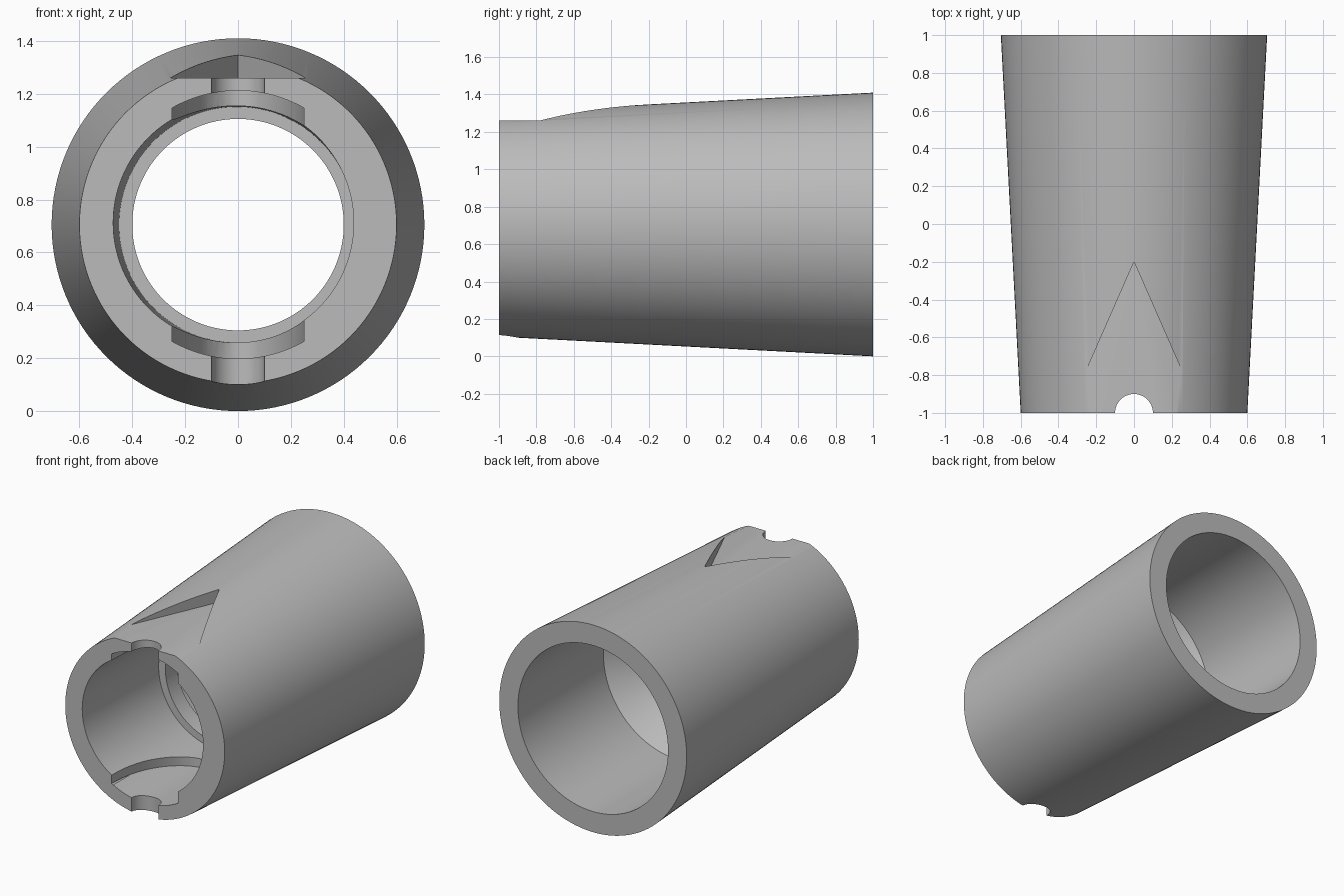
import bpy, bmesh, math
from mathutils import Vector

cube = bpy.data.objects.get("Cube")
if cube:
    bpy.data.objects.remove(cube, do_unlink=True)

AXIS_Z = 0.705
SIDES = 128


def finish(name, bm):
    bmesh.ops.recalc_face_normals(bm, faces=bm.faces)
    mesh = bpy.data.meshes.new(name)
    bm.to_mesh(mesh)
    bm.free()
    ob = bpy.data.objects.new(name, mesh)
    bpy.context.collection.objects.link(ob)
    return ob


def loft(name, rings, closed=False):
    """Join rings given as (y, radius, centre x, centre z) along the y axis."""
    bm = bmesh.new()
    loops = []
    for y, r, cx, cz in rings:
        loops.append([bm.verts.new((cx + r * math.cos(t), y, cz + r * math.sin(t)))
                      for t in (math.tau * i / SIDES for i in range(SIDES))])
    pairs = list(zip(loops, loops[1:]))
    if closed:
        pairs.append((loops[-1], loops[0]))
    else:
        bm.faces.new(loops[0])
        bm.faces.new(loops[-1])
    for a, b in pairs:
        for i in range(SIDES):
            j = (i + 1) % SIDES
            bm.faces.new((a[i], a[j], b[j], b[i]))
    return finish(name, bm)


def prism(name, outline, z0, z1):
    """Extrude a plan outline upward."""
    bm = bmesh.new()
    face = bm.faces.new([bm.verts.new((x, y, z0)) for x, y in outline])
    new = bmesh.ops.extrude_face_region(bm, geom=[face])["geom"]
    bmesh.ops.translate(bm, vec=Vector((0, 0, z1 - z0)),
                        verts=[g for g in new if isinstance(g, bmesh.types.BMVert)])
    return finish(name, bm)


def oval(rx, ry, count=64):
    return [(rx * math.cos(math.tau * i / count), -1 + ry * math.sin(math.tau * i / count))
            for i in range(count)]


def boolean(target, cutter, operation="DIFFERENCE"):
    mod = target.modifiers.new("cut", "BOOLEAN")
    mod.operation = operation
    mod.solver = "EXACT"
    mod.object = cutter
    bpy.context.view_layer.objects.active = target
    bpy.ops.object.modifier_apply(modifier=mod.name)
    bpy.data.objects.remove(cutter, do_unlink=True)


# Tapered sleeve: outer wall, rear bore, conical shoulder and narrow throat
profile = [(-1, 0.6), (1, 0.705), (1, 0.565), (0.08, 0.565), (-0.09, 0.4), (-1, 0.4)]
sleeve = loft("tapered_sleeve", [(y, r, 0, AXIS_Z) for y, r in profile], closed=True)

# Front socket, slightly off centre at the mouth
boolean(sleeve, loft("socket_cutter", [(-1.1, 0.456, -0.019, AXIS_Z + 0.008),
                                       (-0.21, 0.446, -0.004, AXIS_Z)]))

# Wide locking recesses inside the top and bottom of the socket
recess = loft("recess_cutter", [(-1.1, 0.507, 0, AXIS_Z), (-0.3, 0.507, 0, AXIS_Z)])
boolean(recess, prism("recess_outline", oval(0.25, 0.62), -0.1, 1.5), "INTERSECT")
boolean(sleeve, recess)

# Small round notches through the front rim, top and bottom
boolean(sleeve, prism("notch_cutter", oval(0.1, 0.1), -0.1, 1.5))

# Arrow-shaped flat on top of the front end
boolean(sleeve, prism("arrow_cutter", [(0, -0.2), (-0.395, -1.1), (0.395, -1.1)], 1.26, 1.6))

# Grey finish
grey = bpy.data.materials.new("plain_grey")
grey.use_nodes = True
colour = (0.5, 0.5, 0.5, 1)
grey.diffuse_color = colour
grey.node_tree.nodes["Principled BSDF"].inputs["Base Color"].default_value = colour
sleeve.data.materials.clear()
sleeve.data.materials.append(grey)
for p in sleeve.data.polygons:
    p.material_index = 0

bpy.ops.object.select_all(action="DESELECT")
sleeve.select_set(True)
bpy.context.view_layer.objects.active = sleeve
bpy.ops.object.shade_smooth_by_angle(angle=math.radians(25))
